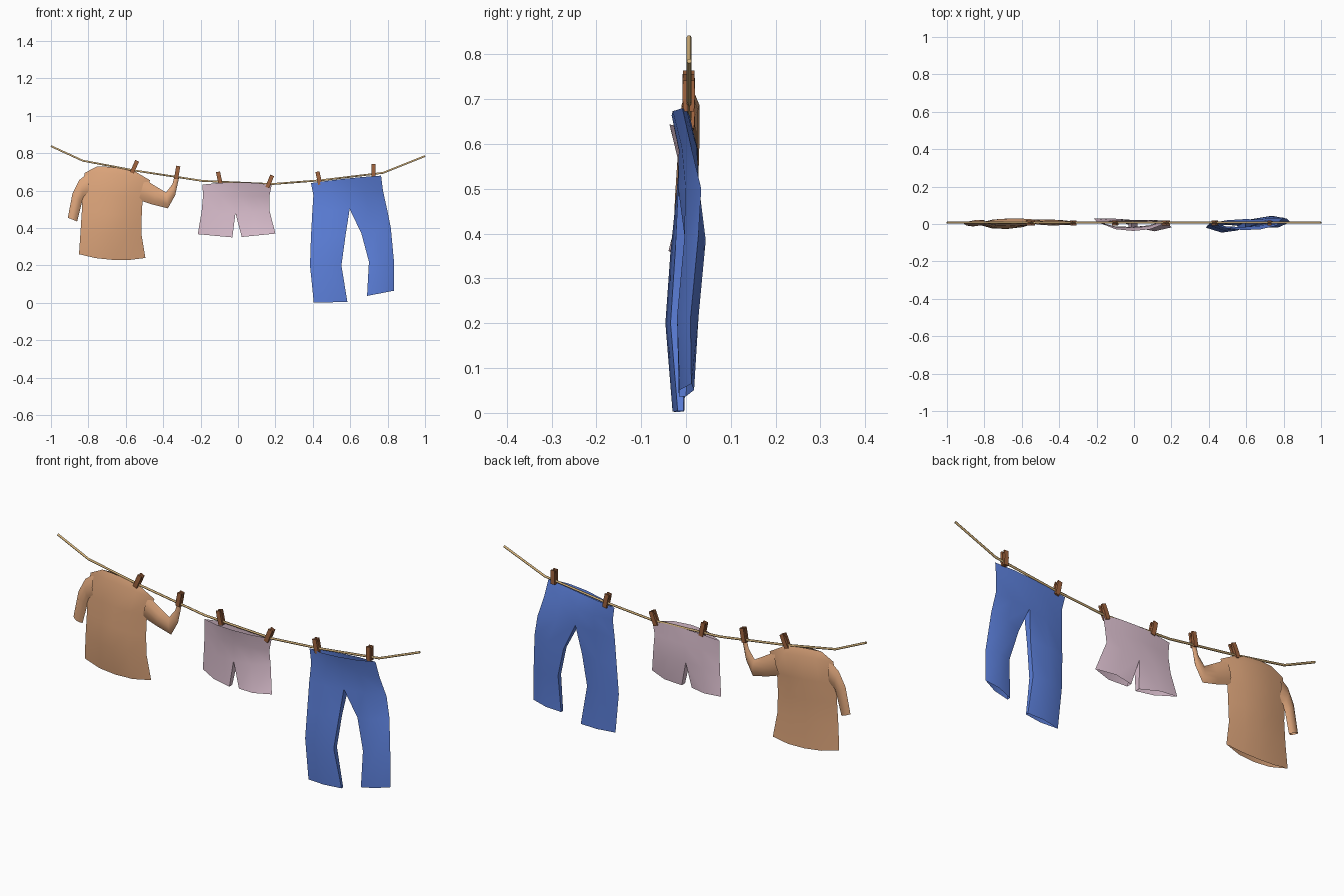
import bpy, bmesh, math
from mathutils import Vector, Matrix

old = bpy.data.objects.get("Cube")
if old:
    bpy.data.objects.remove(old, do_unlink=True)


def material(name, rgb):
    mat = bpy.data.materials.new(name)
    mat.use_nodes = True
    colour = (*rgb, 1)
    mat.diffuse_color = colour
    bsdf = next(n for n in mat.node_tree.nodes if n.type == 'BSDF_PRINCIPLED')
    bsdf.inputs["Base Color"].default_value = colour
    bsdf.inputs["Roughness"].default_value = 0.9
    return mat


ORANGE = material("peach cloth", (0.73, 0.38, 0.20))
PINK = material("pink cloth", (0.72, 0.53, 0.63))
BLUE = material("blue denim", (0.11, 0.22, 0.72))
ROPE = material("straw rope", (0.66, 0.45, 0.20))
WOOD = material("brown wood", (0.36, 0.13, 0.05))


def finish(name, bm, mat, sharp=65):
    bmesh.ops.recalc_face_normals(bm, faces=bm.faces[:])
    mesh = bpy.data.meshes.new(name)
    bm.to_mesh(mesh)
    bm.free()
    mesh.materials.append(mat)
    mesh.shade_smooth()
    mesh.set_sharp_from_angle(angle=math.radians(sharp))
    obj = bpy.data.objects.new(name, mesh)
    bpy.context.collection.objects.link(obj)
    return obj


def bridge(bm, a, b):
    n = len(a)
    for i in range(n):
        j = (i + 1) % n
        bm.faces.new((a[i], a[j], b[j], b[i]))


def flat_ring(bm, left, right, front, back, lift=0):
    """Flattened loop of eight points between two (x, y, z) edge points."""
    a, b = Vector(left), Vector(right)
    points = [a]
    for t in (.25, .5, .75):
        k = 1 if t == .5 else .8
        points.append(a.lerp(b, t) + Vector((0, -front * k, lift * k)))
    points.append(b)
    for t in (.75, .5, .25):
        k = 1 if t == .5 else .8
        points.append(a.lerp(b, t) + Vector((0, back * k, lift * k)))
    return [bm.verts.new(p) for p in points]


def leg_ring(bm, outer, inner, t):
    """Five-sided loop: outer edge, front, inner front, inner back, back."""
    a, b = Vector(outer), Vector(inner)
    mid, y = a.lerp(b, .5), Vector((0, t, 0))
    return [bm.verts.new(p) for p in (a, mid - y, b - y / 2, b + y / 2, mid + y)]


def tube(name, rings, mat):
    bm = bmesh.new()
    loops = [flat_ring(bm, *r) for r in rings]
    for a, b in zip(loops, loops[1:]):
        bridge(bm, a, b)
    return finish(name, bm, mat)


def legged_garment(name, hips, right_leg, left_leg, mat):
    """Tube for the hips which splits at its last loop into two legs."""
    bm = bmesh.new()
    loops = [flat_ring(bm, *r) for r in hips]
    for a, b in zip(loops, loops[1:]):
        bridge(bm, a, b)
    c = loops[-1]
    for order, leg in (((0, 1, 2, 6, 7), right_leg), ((4, 3, 2, 6, 5), left_leg)):
        last = [c[i] for i in order]
        for spec in leg:
            loop = leg_ring(bm, *spec)
            bridge(bm, last, loop)
            last = loop
    return finish(name, bm, mat)


# Rope sagging between its two ends
curve = bpy.data.curves.new("rope", 'CURVE')
curve.dimensions = '3D'
curve.bevel_depth = .0055
curve.bevel_resolution = 1
curve.use_fill_caps = True
path = [(-1, .838), (-.83, .76), (-.55, .707), (-.19, .652), (.18, .635),
        (.44, .655), (.775, .695), (1, .785)]
spline = curve.splines.new('POLY')
spline.points.add(len(path) - 1)
for point, (x, z) in zip(spline.points, path):
    point.co = (x, .007, z, 1)
curve.materials.append(ROPE)
bpy.context.collection.objects.link(bpy.data.objects.new("rope", curve))

# Shirt body and sleeves
tube("shirt_body", [
    ((-.85, .005, .26), (-.495, .022, .24), .018, .012, -.02),
    ((-.842, 0, .38), (-.515, .015, .36), .034, .015),
    ((-.835, 0, .49), (-.515, .01, .46), .03, .02),
    ((-.835, .005, .59), (-.51, .01, .56), .026, .022),
    ((-.82, .008, .695), (-.47, .012, .655), .02, .02, .012),
    ((-.755, .008, .728), (-.55, .008, .702), .005, .006, .008),
], ORANGE)
tube("shirt_right_sleeve", [
    ((-.80, .008, .695), (-.80, .005, .57), .014, .014),
    ((-.85, .008, .655), (-.825, .005, .56), .016, .016),
    ((-.885, .005, .585), (-.835, .005, .535), .018, .014),
    ((-.91, .002, .455), (-.86, .002, .435), .012, .01),
], ORANGE)
tube("shirt_left_sleeve", [
    ((-.50, .012, .66), (-.53, .01, .55), .014, .014),
    ((-.43, .01, .617), (-.455, .01, .525), .018, .014),
    ((-.385, .008, .59), (-.375, .008, .505), .014, .012),
    ((-.35, .006, .635), (-.336, .006, .575), .01, .01),
    ((-.337, .006, .69), (-.315, .006, .67), .005, .005),
], ORANGE)

# Shorts
legged_garment("shorts", [
    ((-.19, .008, .632), (.18, .008, .632), .045, .008, .012),
    ((-.187, .004, .57), (.168, .008, .57), .025, .016),
    ((-.195, .01, .485), (.168, .018, .495), .03, .008, -.01),
], [((-.215, .03, .367), (-.03, -.014, .35), .022)],
   [((.2, -.018, .37), (.02, -.008, .352), .026)], PINK)

# Trousers
legged_garment("trousers", [
    ((.39, .008, .64), (.765, -.008, .68), .032, .008, .004),
    ((.403, .002, .575), (.775, .01, .60), .022, .02),
    ((.397, -.005, .48), (.797, .034, .50), .032, .006, .012),
], [((.39, -.01, .35), (.575, -.012, .36), .024),
    ((.385, -.02, .2), (.553, -.022, .2), .025),
    ((.405, -.022, .002), (.585, -.012, .004), .013)],
   [((.817, .028, .40), (.66, .012, .37), .024),
    ((.835, .01, .21), (.70, -.002, .22), .024),
    ((.835, .012, .065), (.69, -.008, .037), .016)], BLUE)

# Clothes pegs: two tapered halves that meet at the rope and spread at the top
PEG_HALF = [(.002, -.036), (.012, -.036), (.014, 0), (.013, .034), (.005, .034), (.001, 0)]


def peg(name, x, z, tilt):
    bm = bmesh.new()
    for side in (-1, 1):
        caps = [[bm.verts.new((w, side * y, h)) for y, h in PEG_HALF] for w in (-.011, .011)]
        bridge(bm, *caps)
        for cap in caps:
            bm.faces.new(cap)
    obj = finish(name, bm, WOOD, 25)
    obj.matrix_world = (Matrix.Translation((x, .006, z))
                        @ Matrix.Rotation(math.radians(tilt), 4, 'Y'))


for i, spec in enumerate([(-.553, .728, 24), (-.325, .698, 10), (-.1, .667, -12),
                          (.17, .65, 22), (.432, .668, -12), (.724, .708, 0)]):
    peg(f"clothes_peg_{i + 1}", *spec)
